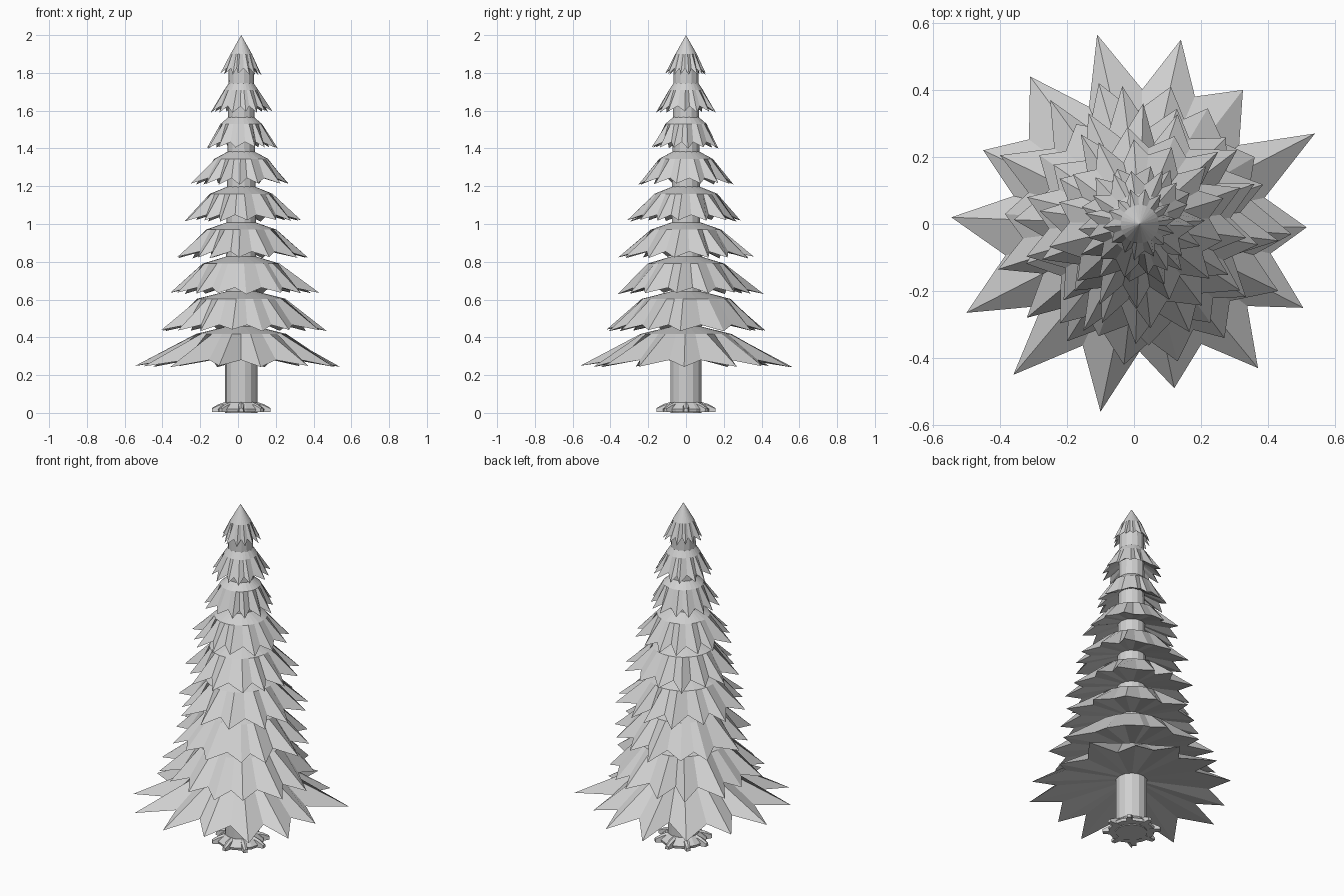
import bpy, bmesh, math, random

if "Cube" in bpy.data.objects:
    bpy.data.objects.remove(bpy.data.objects["Cube"])

random.seed(4)
CX = 0.017  # trunk axis sits slightly right of centre
POINTS = 14

grey = bpy.data.materials.new("light grey")
grey.diffuse_color = (0.63, 0.63, 0.63, 1)
grey.use_nodes = True
grey.node_tree.nodes["Principled BSDF"].inputs["Base Color"].default_value = grey.diffuse_color


def make_object(name, bm):
    bmesh.ops.recalc_face_normals(bm, faces=bm.faces)
    mesh = bpy.data.meshes.new(name)
    bm.to_mesh(mesh)
    bm.free()
    mesh.materials.append(grey)
    obj = bpy.data.objects.new(name, mesh)
    bpy.context.collection.objects.link(obj)
    return obj


def loft(name, rings, apex=None):
    """Join rings of equal length with quads, closing both ends."""
    bm = bmesh.new()
    loops = [[bm.verts.new(p) for p in ring] for ring in rings]
    n = len(loops[0])
    for a, b in zip(loops, loops[1:]):
        for i in range(n):
            j = (i + 1) % n
            bm.faces.new((a[i], a[j], b[j], b[i]))
    bm.faces.new(loops[0])
    if apex:
        tip = bm.verts.new(apex)
        for i in range(n):
            bm.faces.new((loops[-1][i], loops[-1][(i + 1) % n], tip))
    else:
        bm.faces.new(loops[-1])
    return make_object(name, bm)


def ring(r, z, angles):
    return [(CX + r * math.cos(a), r * math.sin(a), z) for a in angles]


def even(n):
    return [2 * math.pi * i / n for i in range(n)]


def tier(name, tips, tip_z, valley, valley_z, rim_r, rim_z, core_r, apex=None):
    """Star-edged skirt: closed underside, zigzag hem, rim and sloping cap."""
    hem, angles = [], []
    for i, (x, y) in enumerate(tips):
        nx, ny = tips[(i + 1) % len(tips)]
        a = math.atan2(y, x - CX)
        step = (math.atan2(ny, nx - CX) - a) % (2 * math.pi)
        mid = a + step * random.uniform(0.42, 0.58)
        v = valley * random.uniform(0.94, 1.06)
        hem.append((x, y, tip_z + random.uniform(0, 0.01)))
        hem.append((CX + v * math.cos(mid), v * math.sin(mid), valley_z))
        angles += [a, mid]
    under = ring(core_r * 0.9, valley_z + 0.04, angles)
    rings = [under, hem, ring(rim_r, rim_z, angles)]
    if not apex:
        rings.append(ring(core_r * 0.9, rim_z + 0.04, angles))
    return loft(name, rings, apex)


# Two lowest skirts: tip positions, counter-clockwise
low_tips = [(0.515, -0.01), (0.54, 0.27), (0.325, 0.40), (0.14, 0.55),
            (-0.11, 0.565), (-0.31, 0.44), (-0.45, 0.22), (-0.545, 0.02),
            (-0.50, -0.265), (-0.36, -0.45), (-0.10, -0.56), (0.12, -0.49),
            (0.37, -0.43), (0.505, -0.25)]
second_tips = [(0.47, -0.03), (0.36, 0.2), (0.22, 0.345), (0.11, 0.41),
               (-0.105, 0.42), (-0.25, 0.37), (-0.40, 0.205), (-0.385, 0.03),
               (-0.405, -0.135), (-0.32, -0.28), (-0.2, -0.35), (-0.03, -0.42),
               (0.13, -0.41), (0.27, -0.34), (0.43, -0.2)]
tier("branch_tier_1", low_tips, 0.24, 0.40, 0.28, 0.24, 0.418, 0.085)
tier("branch_tier_2", second_tips, 0.432, 0.335, 0.466, 0.235, 0.604, 0.085)

# Upper skirts: tip radius, tip height, rim radius, rim height, core radius
tiers = [(0.405, 0.627, 0.205, 0.79, 0.08),
         (0.355, 0.818, 0.187, 0.97, 0.08),
         (0.315, 1.012, 0.167, 1.16, 0.075),
         (0.27, 1.207, 0.142, 1.345, 0.075),
         (0.195, 1.398, 0.11, 1.53, 0.07),
         (0.168, 1.588, 0.09, 1.71, 0.07),
         (0.108, 1.788, 0.057, 1.90, 0.05)]
for k, (tr, tz, rr, rz, core) in enumerate(tiers, 3):
    turn = random.uniform(0, 1)
    tips = []
    for a in even(POINTS):
        a += turn + random.uniform(-0.08, 0.08)
        r = tr * random.uniform(0.87, 1.03)
        tips.append((CX + r * math.cos(a), r * math.sin(a)))
    top = (CX, 0, 2.0) if k == 9 else None
    tier(f"branch_tier_{k}", tips, tz, tr * 0.735, tz + 0.036, rr, rz, core, top)

# Trunk
loft("trunk", [ring(0.085, 0.0, even(14)), ring(0.085, 0.35, even(14)),
               ring(0.075, 1.2, even(14)), ring(0.066, 1.86, even(14))])

# Base flare
loft("trunk_base", [ring(0.122, 0.005, even(14)), ring(0.126, 0.02, even(14)),
                    ring(0.086, 0.055, even(14))])

# Roots: narrow tapered lumps around the base
for i, a in enumerate(even(8)):
    c, s = math.cos(a), math.sin(a)

    def section(r, half, z0, z1):
        return [(CX + r * c - w * s, r * s + w * c, z)
                for w, z in ((-half, z0), (half, z0), (half * 0.8, z1 * 0.85),
                             (0, z1), (-half * 0.8, z1 * 0.85))]
    loft(f"root_{i + 1}", [section(0.07, 0.018, 0.004, 0.062),
                           section(0.12, 0.017, 0.004, 0.046),
                           section(0.155, 0.012, 0.006, 0.026)])
